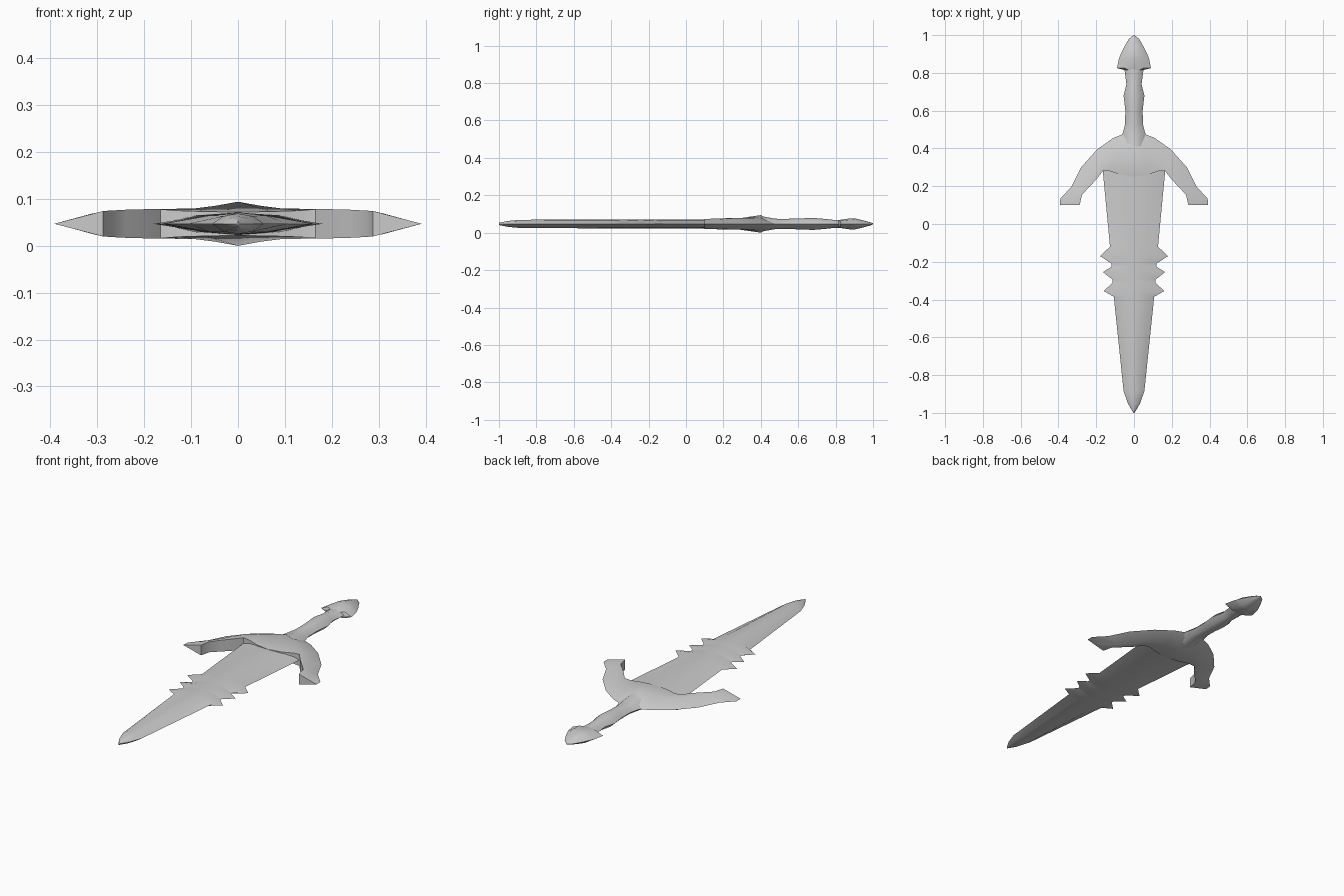
import bpy
import bmesh
import math

cube = bpy.data.objects.get("Cube")
if cube:
    bpy.data.objects.remove(cube, do_unlink=True)

MID = 0.047  # height of the symmetry plane

steel = bpy.data.materials.new("plain grey")
steel.use_nodes = True
GREY = (0.6, 0.6, 0.6, 1)
steel.diffuse_color = GREY
steel.node_tree.nodes["Principled BSDF"].inputs["Base Color"].default_value = GREY


def loft(name, rings):
    """Skin a list of equal-length rings and cap both ends."""
    bm = bmesh.new()
    rows = [[bm.verts.new((x, y, MID + z)) for x, y, z in ring] for ring in rings]
    n = len(rows[0])
    for a, b in zip(rows, rows[1:]):
        for i in range(n):
            j = (i + 1) % n
            bm.faces.new((a[i], a[j], b[j], b[i]))
    bm.faces.new(rows[0])
    bm.faces.new(rows[-1])
    bmesh.ops.remove_doubles(bm, verts=bm.verts, dist=0.0005)
    bmesh.ops.recalc_face_normals(bm, faces=bm.faces)
    mesh = bpy.data.meshes.new(name)
    bm.to_mesh(mesh)
    bm.free()
    mesh.materials.append(steel)
    obj = bpy.data.objects.new(name, mesh)
    bpy.context.collection.objects.link(obj)
    bpy.ops.object.select_all(action="DESELECT")
    obj.select_set(True)
    bpy.context.view_layer.objects.active = obj
    bpy.ops.object.shade_smooth_by_angle(angle=math.radians(40))
    return obj


def lens(y, half, thick, core=None, rise=0.75):
    """Sharp-edged section: flat facets rising to a central ridge."""
    s = 0.55 * (core or half)
    t = rise * thick
    return [(-half, y, 0), (-s, y, t), (0, y, thick), (s, y, t),
            (half, y, 0), (s, y, -t), (0, y, -thick), (-s, y, -t)]


# Blade: tapered body, three barbs per side, rounded point
T = 0.024
blade = [lens(0.40, 0.165, T), lens(0.28, 0.165, T), lens(-0.12, 0.127, T)]
for tip_y, tip_x, root_y, root_x in ((-0.17, 0.18, -0.21, 0.118),
                                     (-0.255, 0.164, -0.295, 0.113),
                                     (-0.355, 0.16, -0.385, 0.107)):
    blade.append(lens(tip_y, tip_x, T, core=root_x))
    blade.append(lens(root_y, root_x, T))
    if root_y > -0.3:
        blade.append(lens(root_y - 0.015, root_x, T))
blade += [lens(-0.885, 0.055, 0.022), lens(-0.95, 0.032, 0.016),
          lens(-0.985, 0.012, 0.009), lens(-1.0, 0.002, 0.006)]
loft("blade", blade)

# Guard: sharp outer rim, vertical inner wall, ridge swelling at the centre
# each station: outer x, y / ridge x, y, half height / inner x, y, half height
arm = [
    ((0.0, 0.475), (0.0, 0.40, 0.047), (0.0, 0.25, 0.025)),
    ((0.06, 0.475), (0.05, 0.39, 0.038), (0.07, 0.26, 0.026)),
    ((0.11, 0.455), (0.09, 0.37, 0.033), (0.13, 0.28, 0.028)),
    ((0.195, 0.395), (0.175, 0.325, 0.031), (0.165, 0.28, 0.031)),
    ((0.28, 0.30), (0.225, 0.25, 0.03), (0.20, 0.235, 0.031)),
    ((0.333, 0.195), (0.27, 0.195, 0.026), (0.238, 0.195, 0.030)),
    ((0.39, 0.135), (0.31, 0.148, 0.022), (0.275, 0.155, 0.028)),
    ((0.392, 0.10), (0.34, 0.10, 0.0135), (0.288, 0.10, 0.027)),
]


def arm_ring(station, side):
    (ox, oy), (mx, my, mt), (ix, iy, it) = station
    return [(side * ox, oy, 0), (side * mx, my, mt), (side * ix, iy, it),
            (side * ix, iy, -it), (side * mx, my, -mt)]


loft("guard", [arm_ring(s, -1) for s in reversed(arm)]
     + [arm_ring(s, 1) for s in arm[1:]])

# Handle: waisted grip
loft("handle", [lens(y, w, t) for y, w, t in (
    (0.41, 0.062, 0.040), (0.475, 0.062, 0.028), (0.50, 0.054, 0.027),
    (0.53, 0.047, 0.027), (0.60, 0.046, 0.029), (0.68, 0.055, 0.032),
    (0.74, 0.040, 0.027), (0.785, 0.046, 0.022), (0.83, 0.052, 0.021))])

# Pommel: barbed, pointed cap
loft("pommel", [lens(y, w, t) for y, w, t in (
    (0.815, 0.05, 0.020), (0.825, 0.09, 0.022), (0.875, 0.080, 0.029),
    (0.90, 0.070, 0.030), (0.935, 0.053, 0.022), (0.98, 0.027, 0.010),
    (1.0, 0.002, 0.003))])
